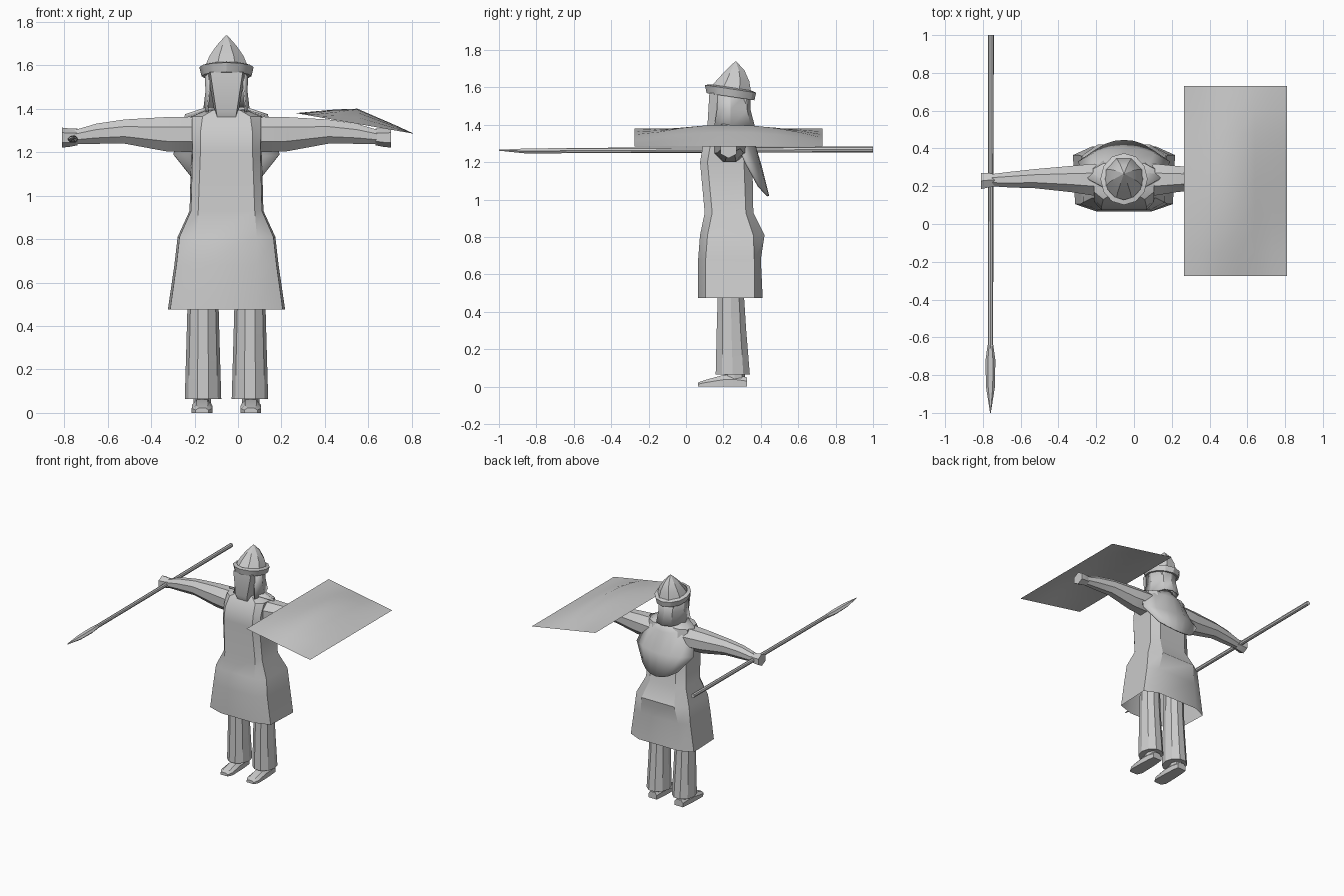
import bpy, bmesh, math
from mathutils import Vector

if "Cube" in bpy.data.objects:
    bpy.data.objects.remove(bpy.data.objects["Cube"])

CX = -0.053  # body centre line

grey = bpy.data.materials.new("plain grey")
grey.diffuse_color = (0.6, 0.6, 0.6, 1)
grey.use_nodes = True
grey.node_tree.nodes["Principled BSDF"].inputs["Base Color"].default_value = grey.diffuse_color


def finish(name, bm, recalc=True, angle=30):
    if recalc:
        bmesh.ops.recalc_face_normals(bm, faces=bm.faces)
    mesh = bpy.data.meshes.new(name)
    bm.to_mesh(mesh)
    bm.free()
    mesh.materials.append(grey)
    ob = bpy.data.objects.new(name, mesh)
    bpy.context.collection.objects.link(ob)
    bpy.ops.object.select_all(action='DESELECT')
    ob.select_set(True)
    bpy.context.view_layer.objects.active = ob
    bpy.ops.object.shade_smooth_by_angle(angle=math.radians(angle))
    return ob


def loft(name, rings, closed=True, cap_start=True, cap_end=True, recalc=True, angle=30):
    """Skin a list of equally long point rows."""
    bm = bmesh.new()
    rows = [[bm.verts.new(p) for p in r] for r in rings]
    n = len(rows[0])
    for a, b in zip(rows, rows[1:]):
        for i in range(n if closed else n - 1):
            j = (i + 1) % n
            bm.faces.new((a[i], a[j], b[j], b[i]))
    if closed and cap_start:
        bm.faces.new(rows[0][::-1])
    if closed and cap_end:
        bm.faces.new(rows[-1])
    return finish(name, bm, recalc, angle)


def ellipse(cx, cy, cz, rx, ry, n, tilt=0.0, start=0.0):
    """Horizontal ring; tilt lowers it towards the back."""
    pts = []
    for i in range(n):
        a = start + 2 * math.pi * i / n
        y = ry * math.sin(a)
        pts.append((cx + rx * math.cos(a), cy + y, cz - tilt * y))
    return pts


def ring_x(x, y, z, ry, rz, n=8):
    """Ring facing along x."""
    return [(x, y + ry * math.cos(2 * math.pi * (i + .5) / n),
             z + rz * math.sin(2 * math.pi * (i + .5) / n)) for i in range(n)]


def ring_y(x, y, z, rx, rz, n=8):
    """Ring facing along y."""
    return [(x + rx * math.cos(2 * math.pi * i / n), y,
             z + rz * math.sin(2 * math.pi * i / n)) for i in range(n)]


# Tunic: z, front half width, side half width, front y, side y, back half width, back y
profile = [
    (0.475, .14, .27, .065, .365, .17, .41),
    (0.68, .14, .24, .065, .365, .16, .40),
    (0.81, .14, .225, .075, .36, .14, .42),
    (0.93, .13, .17, .10, .32, .11, .36),
    (1.20, .12, .163, .075, .31, .11, .355),
    (1.29, .12, .165, .09, .30, .11, .34),
    (1.365, .11, .165, .13, .29, .11, .32),
    (1.395, .06, .09, .16, .27, .06, .29),
]
rings = []
for z, hf, hw, yf, ys, hb, yb in profile:
    half = [(hf, yf), (hw * .96, yf + .04), (hw, ys), (hb, yb)]
    rings.append([(CX + x, y, z) for x, y in half] +
                 [(CX - x, y, z) for x, y in reversed(half)])
loft("tunic", rings, cap_start=False)

# Shoulder mantle hanging over the back: side (half, y, z), back centre (y, z)
mantle = [
    (.10, .19, 1.405, .32, 1.41),
    (.19, .24, 1.375, .36, 1.33),
    (.245, .33, 1.19, .405, 1.18),
    (.15, .395, 1.07, .445, 1.02),
]
rows = []
for hx, ys, zs, yb, zb in mantle:
    row = []
    for i in range(7):
        u = i / 3 - 1
        k = abs(u) ** 2.2
        row.append((CX + hx * u, yb + (ys - yb) * k, zb + (zs - zb) * k))
    rows.append(row)
ob = loft("mantle", rows, closed=False)
ob.modifiers.new("thickness", 'SOLIDIFY').thickness = 0.012

# Head with a flat tapering face
head = []
for z, hw, yf, yb in ((1.36, .05, .13, .27), (1.40, .058, .115, .30), (1.57, .088, .125, .33)):
    head.append([(CX + x, y, z) for x, y in (
        (-hw * .85, yf), (hw * .85, yf), (hw, yf + .07), (hw * .8, yb), (-hw * .8, yb), (-hw, yf + .07))])
loft("head", head)

# Neck guard around sides and back of the head
rows = []
for z, hx, ys, yb in ((1.57, .10, .17, .345), (1.48, .097, .165, .345), (1.385, .108, .15, .37)):
    rows.append([(CX + hx * x, ys + (yb - ys) * t, z)
                 for x, t in ((-.85, 0), (-1, .4), (-.6, .9), (0, 1), (.6, .9), (1, .4), (.85, 0))])
ob = loft("neck_guard", rows, closed=False)
ob.modifiers.new("thickness", 'SOLIDIFY').thickness = 0.008

# Helmet brim and pointed crown
loft("helmet_brim", [ellipse(CX, .238, z, rx, ry, 12, .15) for z, rx, ry in (
    (1.55, .10, .11), (1.55, .115, .128), (1.592, .125, .137), (1.60, .10, .11))],
    cap_start=False, cap_end=False)
loft("helmet_crown", [ellipse(CX, y, z, rx, ry, 8, t, math.pi / 8) for y, z, rx, ry, t in (
    (.24, 1.585, .108, .118, .15), (.255, 1.64, .085, .09, .08),
    (.262, 1.69, .05, .055, 0), (.266, 1.738, .004, .004, 0))])

# Arms, hands, legs and shoes on both sides
for s, side in ((-1, "right"), (1, "left")):
    loft(side + "_arm", [ring_x(CX + s * d, y, z, ry, rz) for d, y, z, ry, rz in (
        (.10, .235, 1.28, .09, .085), (.17, .235, 1.282, .09, .088), (.28, .238, 1.283, .075, .085),
        (.47, .24, 1.295, .055, .06), (.60, .235, 1.285, .045, .05), (.70, .232, 1.27, .035, .034))])
    loft(side + "_hand", [ring_x(CX + s * d, y, z, ry, rz, 6) for d, y, z, ry, rz in (
        (.685, .232, 1.27, .036, .038), (.72, .232, 1.267, .045, .042), (.757, .228, 1.267, .05, .046))])
    lx = CX + s * .108
    loft(side + "_leg", [ellipse(lx, y, z, rx, ry, 10) for y, z, rx, ry in (
        (.25, .065, .084, .096), (.243, .30, .077, .083), (.24, .48, .072, .074), (.24, .72, .07, .07))])
    sx = CX + s * .112
    loft(side + "_ankle", [ellipse(sx, .26, z, .04, .055, 8) for z in (.03, .08)])
    # Shoe slices from toe to heel
    loft(side + "_shoe", [[(sx - w, y, 0), (sx + w, y, 0), (sx + w, y, h * .6),
                           (sx + w * .55, y, h), (sx - w * .55, y, h), (sx - w, y, h * .6)]
                          for y, w, h in ((.065, .03, .022), (.10, .048, .035), (.20, .046, .062),
                                          (.27, .042, .062), (.325, .036, .05))])

# Spear shaft and flattened leaf-shaped head
loft("spear_shaft", [ring_y(-.757, 1.0, 1.268, .015, .016), ring_y(-.76, -.66, 1.262, .014, .014)])
loft("spear_head", [ring_y(-.76, y, z, rx, rz, 6) for y, z, rx, rz in (
    (-.64, 1.262, .015, .015), (-.72, 1.26, .026, .017), (-.86, 1.26, .024, .015), (-1.0, 1.264, .002, .003))])

# Shield: thin sloping rectangle, straight at the rim and bulging in the middle
rows = []
xs = (.265, .36, .45, .55, .64, .73, .81)
bulge = (0, .36, .70, 1, .66, .33, 0)
for i in range(9):
    t = i / 4 - 1
    rows.append([(x, .2275 + .5025 * t, 1.38 - .095 * (x - .265) / .545 + .07 * b * (1 - t * t))
                 for x, b in zip(xs, bulge)])
loft("shield", rows, closed=False, recalc=False)
